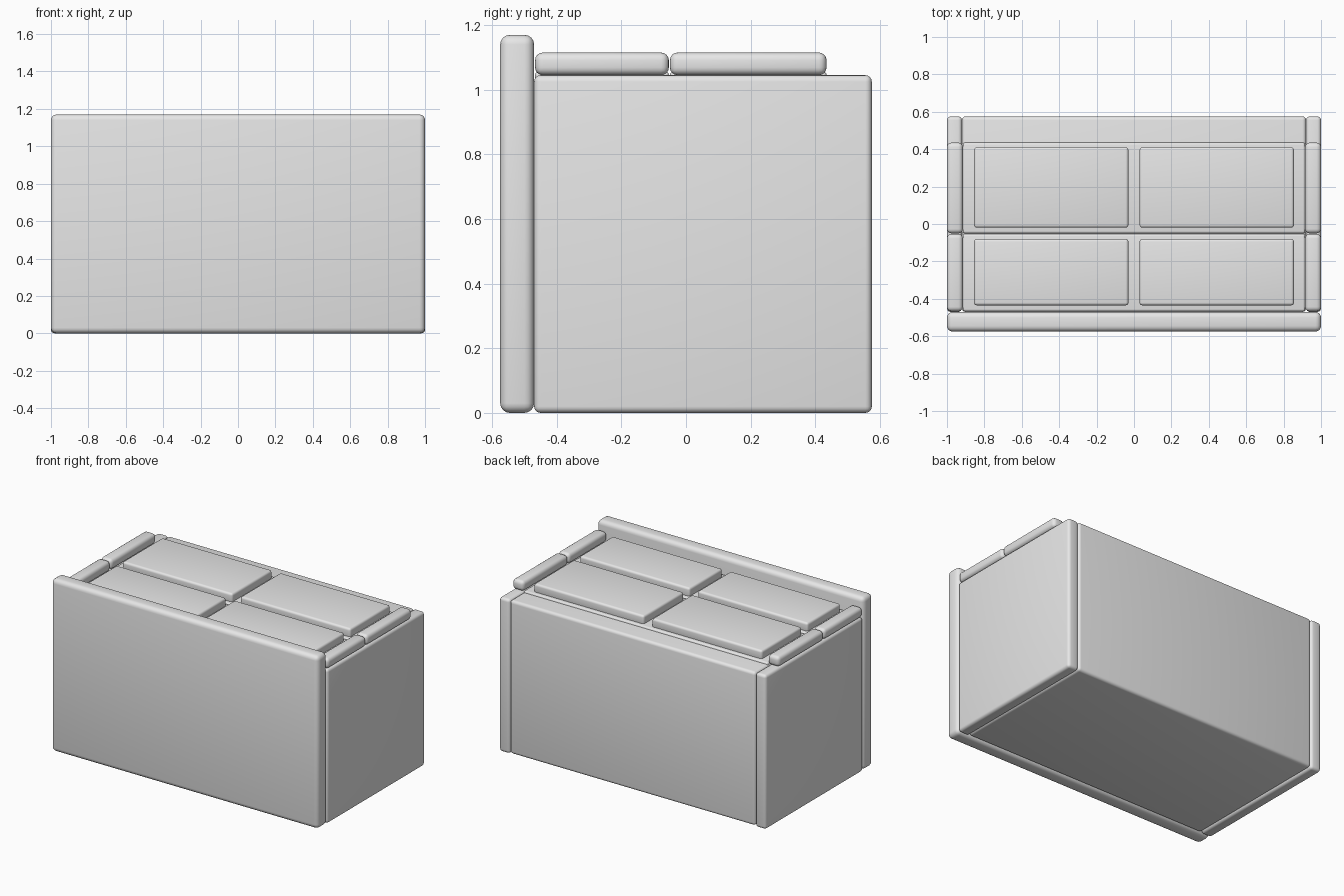
import bpy

default = bpy.data.objects.get("Cube")
if default:
    bpy.data.objects.remove(default, do_unlink=True)

# One plain grey for everything
grey = bpy.data.materials.new("plain grey")
grey.use_nodes = True
grey.diffuse_color = (0.8, 0.8, 0.8, 1)
grey.node_tree.nodes["Principled BSDF"].inputs["Base Color"].default_value = (0.8, 0.8, 0.8, 1)


def rounded_board(name, x, y, z, radius):
    """Box between the given (low, high) ranges with rounded edges."""
    ranges = (x, y, z)
    bpy.ops.mesh.primitive_cube_add(size=1, location=[(a + b) / 2 for a, b in ranges])
    board = bpy.context.object
    board.name = name
    board.scale = [b - a for a, b in ranges]
    bpy.ops.object.transform_apply(location=False, rotation=False, scale=True)
    board.data.materials.append(grey)
    bevel = board.modifiers.new("rounding", "BEVEL")
    bevel.width = radius
    bevel.segments = 4
    bpy.ops.object.modifier_apply(modifier=bevel.name)
    bpy.ops.object.shade_smooth_by_angle()
    return board


FRONT, BACK = -0.47, 0.575
TOP = 1.045
CUSHION_TOP = 1.115

# Tall front board and main body
rounded_board("front_board", (-1, 1), (-0.575, FRONT), (0, 1.17), 0.03)
rounded_board("body", (-0.92, 0.92), (FRONT, BACK), (0.005, TOP), 0.02)

# Two rows on top, each with a base slab, two raised panels and end rails
rows = {
    "front": ((-0.467, -0.053), (-0.435, -0.08)),
    "rear": ((-0.05, 0.435), (-0.02, 0.41)),
}
for row, (slab_y, panel_y) in rows.items():
    rounded_board(row + "_slab", (-0.915, 0.915), slab_y, (0.99, TOP + 0.012), 0.012)

for side, sign in (("left", 1), ("right", -1)):
    def span(a, b):
        return tuple(sorted((a * sign, b * sign)))

    rounded_board(side + "_side_board", span(0.92, 1), (FRONT, BACK), (0, TOP), 0.02)
    for row, (slab_y, panel_y) in rows.items():
        rounded_board(f"{side}_{row}_rail", span(0.915, 1), slab_y, (TOP, CUSHION_TOP), 0.024)
        rounded_board(f"{side}_{row}_panel", span(0.03, 0.855), panel_y, (TOP, CUSHION_TOP - 0.003), 0.015)
